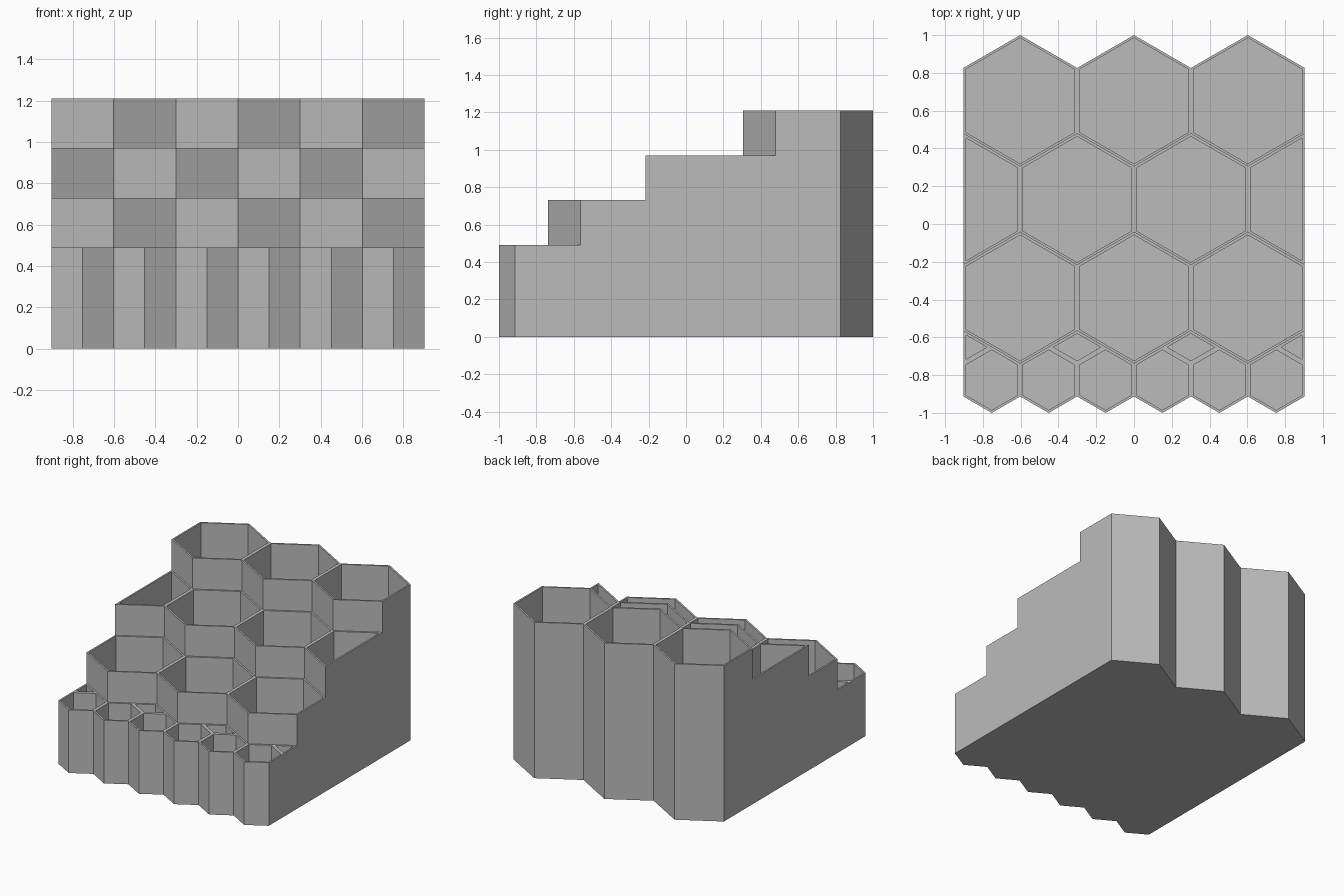
import bpy, bmesh, math
from mathutils import Vector

cube = bpy.data.objects.get("Cube")
if cube:
    bpy.data.objects.remove(cube, do_unlink=True)

R = 2 / 5.75                 # circumradius of a large cell
W = R * math.sqrt(3)         # flat-to-flat width of a large cell
HALF = 1.5 * W               # half of the overall width
WALL = 0.013
FLOOR = 0.02

grey = bpy.data.materials.new("plain_grey")
grey.use_nodes = True
colour = (0.5, 0.5, 0.5, 1)
grey.diffuse_color = colour
grey.node_tree.nodes["Principled BSDF"].inputs["Base Color"].default_value = colour


def hexagon(cx, cy, r):
    """Pointy-topped hexagon, counter-clockwise, from the right-hand lower corner."""
    angles = [math.radians(60 * i - 30) for i in range(6)]
    return [Vector((cx + r * math.cos(a), cy + r * math.sin(a))) for a in angles]


def inset(points, d):
    """Move every side of a convex counter-clockwise outline inwards by d."""
    result = []
    for i, p in enumerate(points):
        a = (p - points[i - 1]).normalized()
        b = (points[(i + 1) % len(points)] - p).normalized()
        na, nb = Vector((-a.y, a.x)), Vector((-b.y, b.x))
        result.append(p + (na + nb) * d / (1 + na.dot(nb)))
    return result


def add_cup(bm, outline, height):
    """Open-topped prism with a thin wall and floor."""
    inner = inset(outline, WALL)
    rings = []
    for pts, z in ((outline, 0), (outline, height), (inner, height), (inner, FLOOR)):
        rings.append([bm.verts.new((p.x, p.y, z)) for p in pts])
    n = len(outline)
    for low, high in zip(rings, rings[1:]):
        for i in range(n):
            j = (i + 1) % n
            bm.faces.new((low[i], low[j], high[j], high[i]))
    bm.faces.new(rings[0][::-1])
    bm.faces.new(rings[-1])


def make_row(name, outlines, height):
    bm = bmesh.new()
    for outline in outlines:
        add_cup(bm, outline, height)
    mesh = bpy.data.meshes.new(name)
    bm.to_mesh(mesh)
    bm.free()
    mesh.materials.append(grey)
    obj = bpy.data.objects.new(name, mesh)
    bpy.context.collection.objects.link(obj)


def mirrored(outline):
    return [Vector((-p.x, p.y)) for p in reversed(outline)]


y_back = 1 - R
y_middle = y_back - 1.5 * R
y_front = y_middle - 1.5 * R
r = R / 2
w = W / 2
y_small = -1 + r

# Large rows, stepping down towards the front
make_row("back_row", [hexagon(i * W, y_back, R) for i in (-1, 0, 1)], 1.21)
make_row("front_large_row", [hexagon(i * W, y_front, R) for i in (-1, 0, 1)], 0.73)

# Offset row with a half cell at each side
half = [Vector((HALF, y_middle + R)), Vector((HALF - w, y_middle + R / 2)),
        Vector((HALF - w, y_middle - R / 2)), Vector((HALF, y_middle - R))]
whole = [hexagon(s * w, y_middle, R) for s in (-1, 1)]
make_row("middle_row", whole + [half, mirrored(half)], 0.97)

# Small cells along the front
make_row("small_front_row", [hexagon((i - 2.5) * w, y_small, r) for i in range(6)], 0.49)

# Leftover pockets between the small and the large cells
y_gap = y_small + 1.5 * r
gaps = []
for s in (-1, 1):
    x = s * w
    gaps.append([Vector((x, y_gap - r)), Vector((x + w / 2, y_gap - r / 2)),
                 Vector((x, y_gap)), Vector((x - w / 2, y_gap - r / 2))])
corner = [Vector((HALF, y_gap - r)), Vector((HALF, y_gap)),
          Vector((HALF - w / 2, y_gap - r / 2))]
make_row("gap_pockets", gaps + [corner, mirrored(corner)], 0.49)
